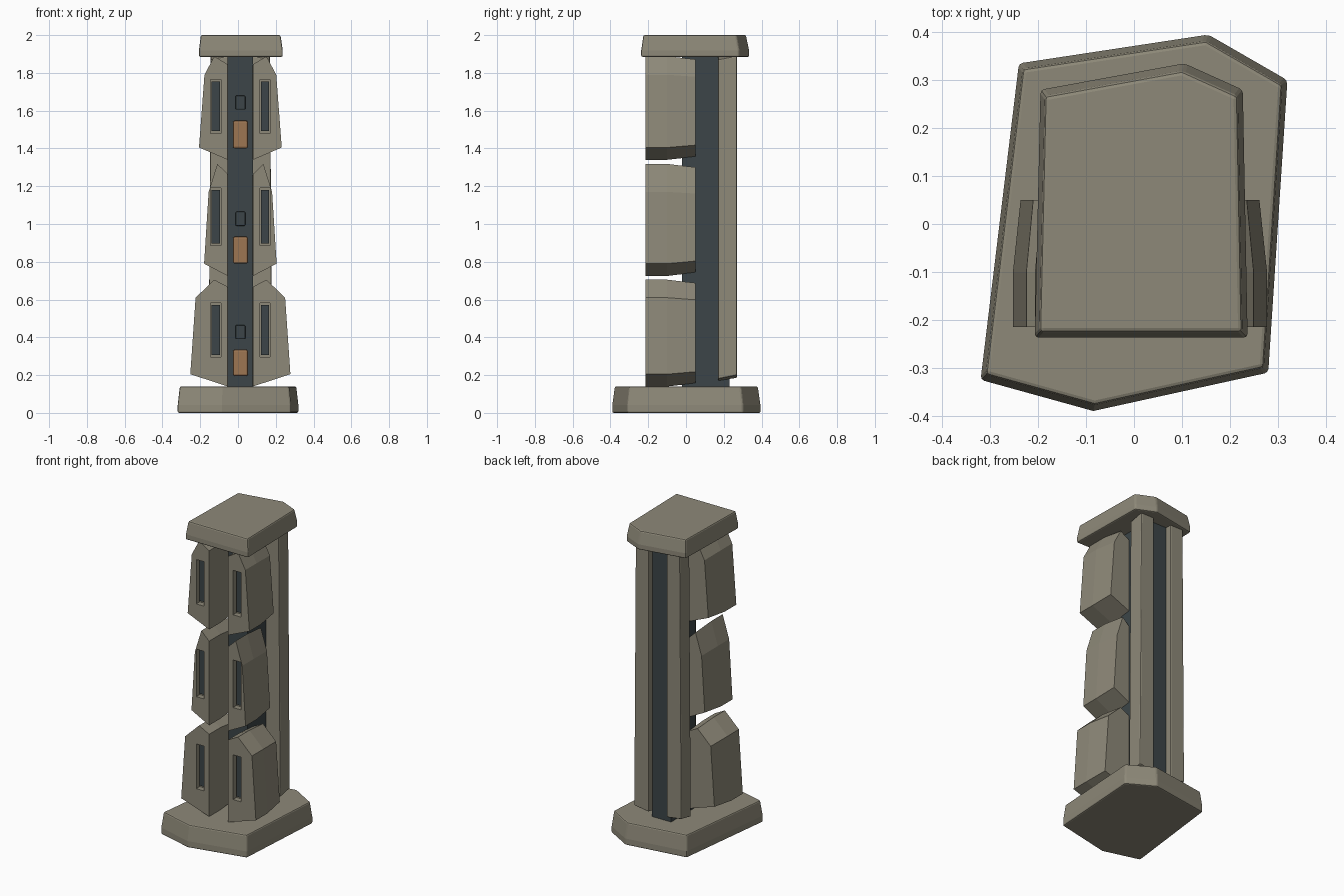
import bpy, bmesh

if "Cube" in bpy.data.objects:
    bpy.data.objects.remove(bpy.data.objects["Cube"])

CX = 0.0125  # mirror plane of the tower


def material(name, rgb):
    m = bpy.data.materials.new(name)
    m.diffuse_color = (*rgb, 1)
    m.use_nodes = True
    m.node_tree.nodes["Principled BSDF"].inputs["Base Color"].default_value = m.diffuse_color
    return m


STONE = material("stone", (0.27, 0.25, 0.19))
DARK = material("dark_metal", (0.045, 0.06, 0.065))
COPPER = material("copper", (0.34, 0.18, 0.085))


def loft(name, rings, mat, bevel=0.0):
    """Closed solid through a list of equally long point rings."""
    bm = bmesh.new()
    vs = [[bm.verts.new(p) for p in r] for r in rings]
    n = len(vs[0])
    for a, b in zip(vs, vs[1:]):
        for i in range(n):
            j = (i + 1) % n
            bm.faces.new((a[i], a[j], b[j], b[i]))
    bm.faces.new(vs[0])
    bm.faces.new(vs[-1])
    bmesh.ops.recalc_face_normals(bm, faces=bm.faces)
    me = bpy.data.meshes.new(name)
    bm.to_mesh(me)
    bm.free()
    ob = bpy.data.objects.new(name, me)
    bpy.context.collection.objects.link(ob)
    me.materials.append(mat)
    if bevel:
        m = ob.modifiers.new("bevel", "BEVEL")
        m.width, m.segments, m.limit_method = bevel, 2, "ANGLE"
    return ob


def slab(name, outline, z0, z1, top, bevel):
    """Polygon plate, straight low down and tapering to its top."""
    zs = [(z0, 1), (z0 + (z1 - z0) * 0.3, 1), (z1, top)]
    return loft(name, [[(x * s, y * s, z) for x, y in outline] for z, s in zs], STONE, bevel)


def box(name, x0, x1, y0, y1, z0, z1, mat, bevel=0.0):
    return loft(name, [[(x0, y0, z), (x1, y0, z), (x1, y1, z), (x0, y1, z)] for z in (z0, z1)], mat, bevel)


# Foot and cap plates
slab("base", [(-0.32, -0.325), (-0.085, -0.39), (0.28, -0.31),
              (0.32, 0.30), (0.155, 0.395), (-0.24, 0.335)], 0, 0.14, 0.965, 0.008)
slab("cap", [(-0.207, -0.237), (0.237, -0.237), (0.227, 0.28),
             (0.105, 0.335), (-0.195, 0.28)], 1.885, 2.0, 0.95, 0.008)

# Dark core
box("core", -0.055, 0.08, -0.02, 0.23, 0.13, 1.89, DARK)

# Rear columns, with slanted lower ends
for side, name in ((-1, "left"), (1, "right")):
    rings = []
    for zi, zo, xo in ((0.17, 0.20, 0.168), (1.89, 1.89, 0.157)):
        rings.append([(CX + side * 0.064, 0.17, zi), (CX + side * xo, 0.17, zo - 0.02),
                      (CX + side * xo, 0.27, zo), (CX + side * 0.064, 0.27, zi + 0.015)])
    loft("rear_column_" + name, rings, STONE, 0.006)

# Armour panels: (offset from mirror plane, z) outlines, slot z range, lamp z, stud z
tiers = [
    ([(0.067, 0.14), (0.067, 0.668), (0.138, 0.705), (0.237, 0.61), (0.265, 0.205)],
     (0.295, 0.582), (0.195, 0.335), (0.39, 0.465)),
    ([(0.067, 0.725), (0.067, 1.265), (0.122, 1.318), (0.168, 1.17), (0.192, 0.79)],
     (0.885, 1.19), (0.79, 0.933), (0.99, 1.065)),
    ([(0.067, 1.34), (0.067, 1.845), (0.138, 1.888), (0.19, 1.79), (0.219, 1.405)],
     (1.48, 1.765), (1.40, 1.547), (1.605, 1.68)),
]
for t, (outline, slot, lamp, stud) in enumerate(tiers, 1):
    zc = (outline[0][1] + outline[2][1]) / 2
    for side, name in ((-1, "left"), (1, "right")):
        tag = f"{name}_{t}"
        rings = [[(CX + side * x * s, y, zc + (z - zc) * s) for x, z in outline]
                 for y, s in ((-0.215, 1), (-0.10, 1), (0.05, 0.94))]
        panel = loft("panel_" + tag, rings, STONE)
        # Recessed slot with dark inlay
        xa, xb = sorted((CX + side * 0.103, CX + side * 0.158))
        cutter = box("slot_cutter_" + tag, xa, xb, -0.25, -0.18, *slot, STONE)
        cutter.hide_render = True
        cutter.hide_set(True)
        cut = panel.modifiers.new("slot", "BOOLEAN")
        cut.operation, cut.object, cut.solver = "DIFFERENCE", cutter, "EXACT"
        box("slot_inlay_" + tag, xa + 0.006, xb - 0.006, -0.19, -0.175,
            slot[0] + 0.012, slot[1] - 0.01, DARK)
    # Copper lamp and small stud on the core
    box(f"lamp_{t}", -0.027, 0.053, -0.06, -0.01, *lamp, COPPER, 0.01)
    box(f"stud_{t}", -0.013, 0.039, -0.045, -0.01, *stud, DARK, 0.006)
